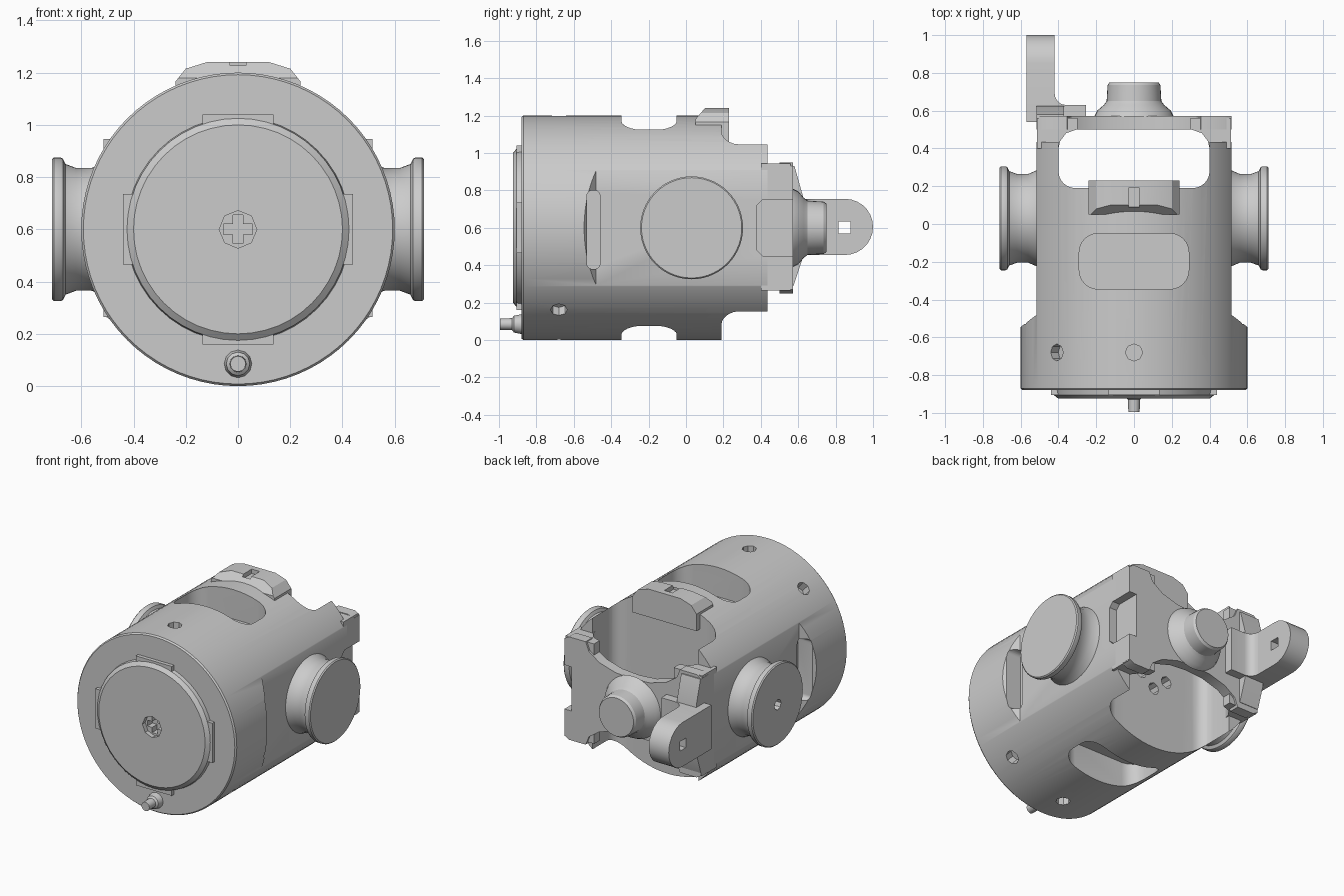
import bpy, bmesh, math
from mathutils import Matrix, Vector

if "Cube" in bpy.data.objects:
    bpy.data.objects.remove(bpy.data.objects["Cube"])

CZ = 0.6  # height of the main axis


def make(name, bm):
    bmesh.ops.recalc_face_normals(bm, faces=bm.faces)
    me = bpy.data.meshes.new(name)
    bm.to_mesh(me)
    bm.free()
    ob = bpy.data.objects.new(name, me)
    bpy.context.collection.objects.link(ob)
    return ob


def lathe(name, profile, origin, direction, n=48):
    """Solid of revolution; profile is (distance along direction, radius)."""
    bm = bmesh.new()
    rot = Vector(direction).to_track_quat('Z', 'Y').to_matrix().to_4x4()
    rings = [[bm.verts.new((r * math.cos(2 * math.pi * i / n), r * math.sin(2 * math.pi * i / n), d))
              for i in range(n)] for d, r in profile]
    for a, b in zip(rings, rings[1:]):
        for i in range(n):
            j = (i + 1) % n
            bm.faces.new((a[i], a[j], b[j], b[i]))
    bm.faces.new(rings[0])
    bm.faces.new(rings[-1])
    bm.transform(Matrix.Translation(origin) @ rot)
    return make(name, bm)


def prism(name, pts, axis, lo, hi):
    """Extrude a 2D outline along an axis; the other two axes keep x, y, z order."""
    bm = bmesh.new()

    def place(p, d):
        v = list(p)
        v.insert('xyz'.index(axis), d)
        return bm.verts.new(v)
    a, b = [[place(p, d) for p in pts] for d in (lo, hi)]
    bm.faces.new(a)
    bm.faces.new(b)
    for i in range(len(pts)):
        j = (i + 1) % len(pts)
        bm.faces.new((a[i], a[j], b[j], b[i]))
    return make(name, bm)


def arc(cx, cy, r, a0, a1, n=8):
    return [(cx + r * math.cos(math.radians(a0 + (a1 - a0) * i / n)),
             cy + r * math.sin(math.radians(a0 + (a1 - a0) * i / n))) for i in range(n + 1)]


def rrect(x0, x1, y0, y1, r, n=6):
    return (arc(x1 - r, y1 - r, r, 0, 90, n) + arc(x0 + r, y1 - r, r, 90, 180, n)
            + arc(x0 + r, y0 + r, r, 180, 270, n) + arc(x1 - r, y0 + r, r, 270, 360, n))


def rect(x0, x1, y0, y1):
    return [(x0, y0), (x1, y0), (x1, y1), (x0, y1)]


def boolean(ob, tool, op='DIFFERENCE'):
    m = ob.modifiers.new('bool', 'BOOLEAN')
    m.operation, m.solver, m.object = op, 'EXACT', tool
    bpy.context.view_layer.objects.active = ob
    bpy.ops.object.modifier_apply(modifier=m.name)
    bpy.data.objects.remove(tool)


# main drum
body = lathe('body', [(-0.88, 0.592), (-0.87, 0.6), (0.435, 0.6)], (0, 0, CZ), (0, 1, 0), 80)

# side flats with a sloped shoulder and a shallow slot
for s in (1, -1):
    flat = [(s * 0.515, 0.8), (s * 0.515, -0.48), (s * 0.6, -0.545), (s * 0.8, -0.7), (s * 0.8, 0.8)]
    boolean(body, prism('cut', flat, 'z', -0.1, 1.3))
    boolean(body, prism('cut', rrect(-0.53, -0.46, 0.38, 0.8, 0.03), 'x', *sorted((s * 0.47, s * 0.7))))

# open rear bay between the two cheeks
boolean(body, prism('cut', rrect(-0.4, 0.4, 0.19, 0.9, 0.09), 'z', -0.1, 1.3))

# windows on top and bottom
for lo, hi in ((1.0, 1.4), (-0.2, 0.2)):
    boolean(body, prism('cut', rrect(-0.29, 0.29, -0.345, -0.05, 0.1), 'z', lo, hi))

# radial screw holes
for deg in (90, 133, -90, -47):
    d = Vector((math.cos(math.radians(deg)), 0, math.sin(math.radians(deg))))
    boolean(body, lathe('cut', [(0.54, 0.045), (0.7, 0.045)], (0, -0.68, CZ), d, 8))

# small sockets in the bulkhead
for x, z in ((-0.1, 0.5), (0.1, 0.5), (0, 0.42)):
    boolean(body, lathe('cut', [(0.12, 0.04), (0.3, 0.04)], (x, 0, z), (0, 1, 0), 8))

# top clip block
block = [(-0.24, 1.05), (0.24, 1.05), (0.24, 1.165), (0.2, 1.215), (0.12, 1.24),
         (-0.12, 1.24), (-0.2, 1.215), (-0.24, 1.165)]
clip = prism('top_clip', block, 'y', 0.05, 0.23)
slope = [(0.0, 1.18), (0.05, 1.18), (0.11, 1.25), (0.0, 1.25)]
boolean(clip, prism('cut', slope, 'x', -0.3, 0.3))
boolean(clip, prism('cut', rect(-0.03, 0.03, 0.09, 0.19), 'z', 1.21, 1.3))

# front cover plate with four tabs and a cross socket
cover = lathe('front_cover', [(0, 0.43), (0.03, 0.425), (0.05, 0.4)], (0, -0.875, CZ), (0, -1, 0), 48)
for k in range(4):
    a = k * math.pi / 2
    tab = prism('tab', rect(-0.135, 0.135, 0.3, 0.44), 'y', -0.905, -0.86)
    tab.data.transform(Matrix.Translation((0, 0, CZ)) @ Matrix.Rotation(a, 4, 'Y'))
    boolean(cover, tab, 'UNION')
boolean(cover, lathe('cut', [(0.02, 0.072), (0.2, 0.072)], (0, -0.875, CZ), (0, -1, 0), 8))
for w, h in ((0.02, 0.055), (0.055, 0.02)):
    for ob in (cover, body):
        boolean(ob, prism('cut', rect(-w, w, CZ - h, CZ + h), 'y', -0.9, -0.84))

# locating pin on the front
lathe('front_pin', [(0, 0.055), (0.05, 0.045), (0.06, 0.032), (0.125, 0.03)],
      (0, -0.87, 0.085), (0, -1, 0), 12)

# flanged side knobs
for s, name in ((1, 'right_knob'), (-1, 'left_knob')):
    knob = lathe(name, [(0.5, 0.26), (0.525, 0.25), (0.56, 0.235), (0.62, 0.235), (0.66, 0.25),
                        (0.67, 0.27), (0.68, 0.275), (0.705, 0.275), (0.712, 0.268)],
                 (0, 0.03, CZ), (s, 0, 0), 56)
    if s < 0:
        boolean(knob, lathe('cut', [(0.65, 0.035), (0.8, 0.035)], (0, 0.03, CZ), (s, 0, 0), 8))

# rear crossbar with arched edges
dip = [(0.355, 0.35), (0.33, 0.29), (0.25, 0.235), (0.13, 0.2), (0, 0.19)]
half = [(0.515, 0.33), (0.48, 0.35)] + dip
top = half + [(-x, z) for x, z in half[-2::-1]]
outline = top + [(x, -z) for x, z in top[::-1]]
bar = prism('rear_crossbar', [(x, CZ + z) for x, z in outline], 'y', 0.5, 0.572)

# arms joining crossbar to cheeks
for s, name in ((1, 'right_arm'), (-1, 'left_arm')):
    plan = [(s * 0.4, 0.40), (s * 0.514, 0.40), (s * 0.514, 0.56), (s * 0.3, 0.56),
            (s * 0.3, 0.502), (s * 0.36, 0.48), (s * 0.39, 0.44)]
    arm = prism(name, plan, 'z', 0.265, 0.945)
    if s > 0:
        hexa = [(0.38, 0.48), (0.41, 0.45), (0.58, 0.45), (0.58, 0.75), (0.41, 0.75), (0.38, 0.72)]
        for ob in (arm, bar, body):
            boolean(ob, prism('cut', hexa, 'x', 0.46, 0.6))

# rear stub
lathe('rear_stub', [(0, 0.21), (0.03, 0.195), (0.06, 0.16), (0.08, 0.145), (0.165, 0.14), (0.18, 0.13)],
      (0, 0.57, CZ), (0, 1, 0), 36)

# lug with eye, and its flared foot
tongue = [(0.54, 0.455), (0.54, 0.755)] + [(y, z) for y, z in arc(0.85, 0.605, 0.15, 90, -90, 14)]
lug = prism('lug', tongue, 'x', -0.57, -0.42)
boolean(lug, prism('cut', rect(0.815, 0.88, 0.57, 0.635), 'x', -0.7, -0.3))
foot = [(-0.57, 0.7), (-0.55, 0.66), (-0.515, 0.55), (-0.255, 0.55), (-0.255, 0.63)] \
    + arc(-0.36, 0.69, 0.06, 270, 180, 5)
prism('lug_foot', foot, 'z', 0.455, 0.755)
prism('lug_brace', [(0.54, 0.29), (0.575, 0.29), (0.625, 0.44), (0.625, 0.77), (0.58, 0.93), (0.54, 0.93)],
      'x', -0.515, -0.37)

# smooth curved faces, keep edges crisp
for ob in bpy.context.scene.objects:
    ob.select_set(True)
bpy.context.view_layer.objects.active = body
bpy.ops.object.shade_smooth_by_angle(angle=math.radians(30))
